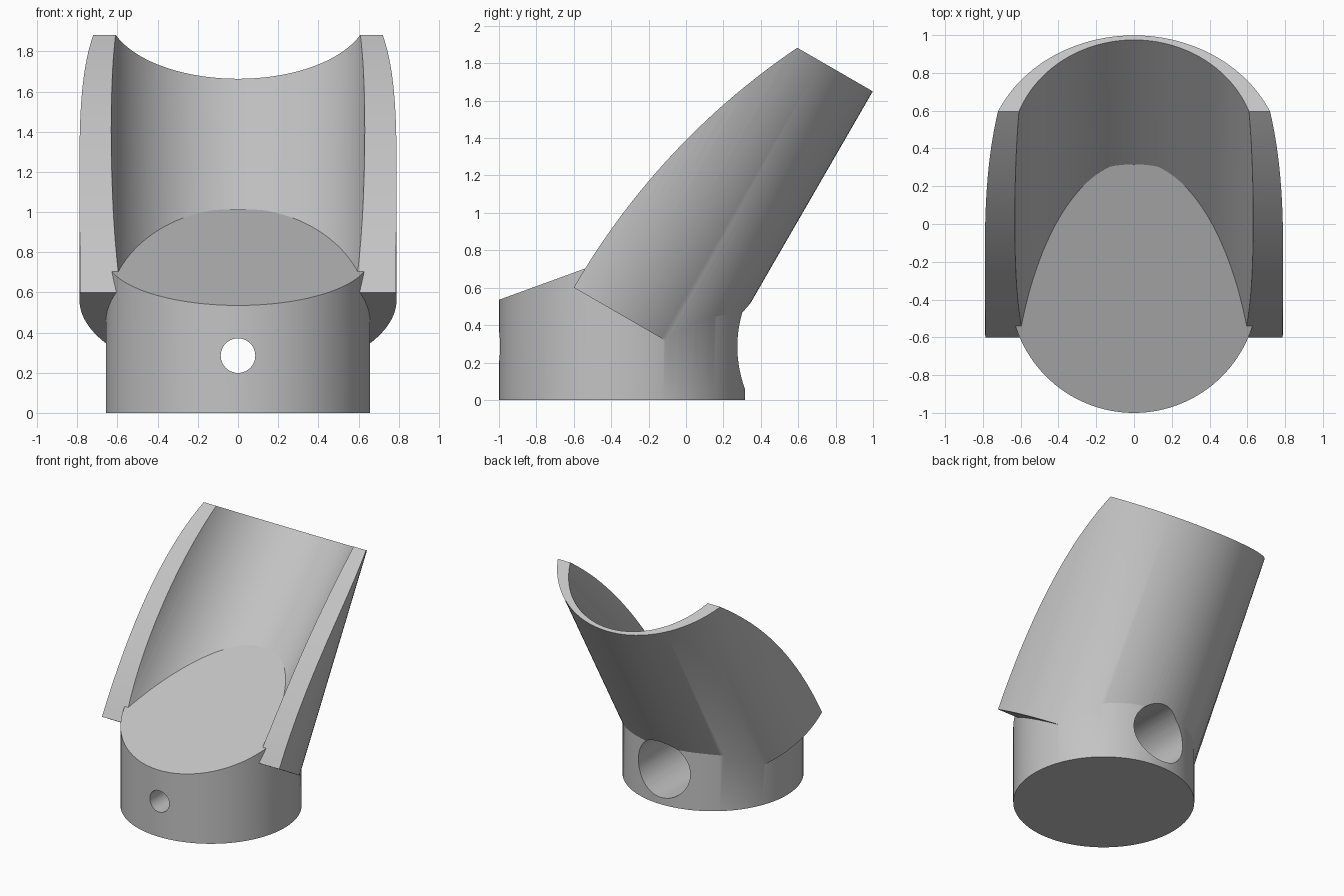
import bpy
from math import radians, tan
from mathutils import Matrix, Vector

cube = bpy.data.objects.get("Cube")
if cube:
    bpy.data.objects.remove(cube, do_unlink=True)

# Single grey material
grey = bpy.data.materials.new("plain grey")
grey.use_nodes = True
grey.diffuse_color = (0.55, 0.55, 0.55, 1)
grey.node_tree.nodes["Principled BSDF"].inputs["Base Color"].default_value = (0.55, 0.55, 0.55, 1)


def cylinder(name, radius, start, end, offset=0.0, tilt=0.0, sides=128):
    """Cylinder running start..end along its axis, leaning back by tilt degrees."""
    bpy.ops.mesh.primitive_cylinder_add(vertices=sides, radius=radius, depth=end - start)
    obj = bpy.context.object
    obj.name = name
    lean = Matrix.Rotation(radians(-tilt), 4, 'X')
    obj.data.transform(lean @ Matrix.Translation((0, offset, (start + end) / 2)))
    obj.data.materials.append(grey)
    return obj


def combine(target, tool, operation):
    """Apply a boolean and remove the tool object."""
    tool.hide_render = True
    mod = target.modifiers.new(operation.lower(), 'BOOLEAN')
    mod.operation = operation
    mod.solver = 'EXACT'
    mod.object = tool
    bpy.context.view_layer.objects.active = target
    bpy.ops.object.modifier_apply(modifier=mod.name)
    bpy.data.objects.remove(tool, do_unlink=True)


LEAN = 30
HOLE_Z = 0.285

# Leaning cradle: thick shell whose front rim follows a wide arc
cradle = cylinder("cradle_shell", 0.79, 0.22, 1.928, offset=-0.75, tilt=LEAN)
rim_arc = cylinder("rim_arc_cutter", 3.9, -1.5, 1.5, sides=360)
turn = Matrix.Rotation(radians(90), 4, 'Y')
rim_arc.data.transform(Matrix.Rotation(radians(-LEAN), 4, 'X')
                       @ Matrix.Translation((0, 3.08, 0.22)) @ turn)
combine(cradle, rim_arc, 'INTERSECT')

# Cavity leans further than the shell, so the floor thickens downwards
cavity = cylinder("cavity_cutter", 0.65, -2, 4, offset=-1.137, tilt=45)
combine(cradle, cavity, 'DIFFERENCE')

# Round base with a sloping top
base = cylinder("base", 0.658, 0, 1, offset=-0.342)
for v in base.data.vertices:
    if v.co.z > 0.5:
        v.co.z = 0.535 + (v.co.y + 1) * tan(radians(20))
combine(base, cradle, 'UNION')

# Screw hole: wide bore from the back, narrow bore through the front wall
for name, radius, start, end in (("wide_bore", 0.23, -0.7, 1.2),
                                 ("narrow_bore", 0.086, -1.3, -0.4)):
    bore = cylinder(name, radius, start, end, sides=64)
    bore.data.transform(Matrix.Translation((0, 0, HOLE_Z))
                        @ Matrix.Rotation(radians(-90), 4, 'X'))
    combine(base, bore, 'DIFFERENCE')

# Finish
base.name = "cradle_stand"
bpy.ops.object.select_all(action='DESELECT')
base.select_set(True)
bpy.context.view_layer.objects.active = base
bpy.ops.object.shade_smooth_by_angle(angle=radians(25))
